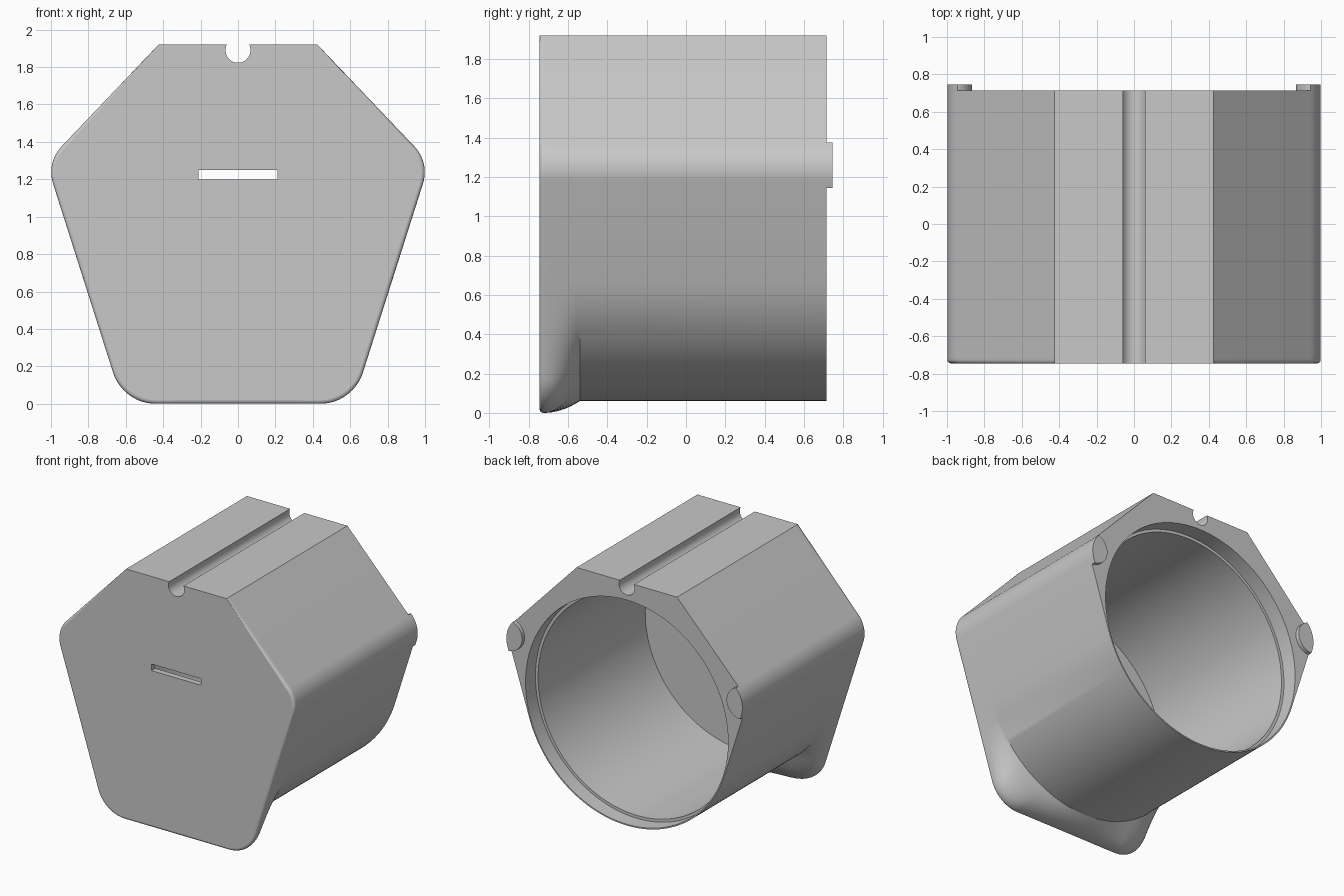
import bpy, bmesh, math
from mathutils import Vector

if "Cube" in bpy.data.objects:
    bpy.data.objects.remove(bpy.data.objects["Cube"])

FRONT, BACK, FOOT_END = -0.745, 0.715, -0.54
CENTRE, R_OUT = Vector((0, 0.927)), 0.867          # barrel axis (x, z) and radius
TANGENT = Vector((0.826, 0.664))                   # where barrel meets the side wall

grey = bpy.data.materials.new("light_grey")
grey.diffuse_color = (0.58, 0.58, 0.58, 1)
grey.use_nodes = True
grey.node_tree.nodes["Principled BSDF"].inputs["Base Color"].default_value = grey.diffuse_color


def fillet(prev, corner, nxt, r, n):
    """Points of a rounded 2D corner."""
    a, b = (prev - corner).normalized(), (nxt - corner).normalized()
    half = a.angle(b) / 2
    mid = corner + (a + b).normalized() * (r / math.sin(half))
    p0, p1 = corner + a * (r / math.tan(half)), corner + b * (r / math.tan(half))
    sweep = math.pi - 2 * half
    v0, v1 = p0 - mid, p1 - mid
    return [mid + (v0 * math.sin((1 - t) * sweep) + v1 * math.sin(t * sweep)) / math.sin(sweep)
            for t in (i / n for i in range(n + 1))]


def loft(name, rings):
    """Closed solid through rings of 3D points."""
    bm = bmesh.new()
    loops = [[bm.verts.new(p) for p in ring] for ring in rings]
    n = len(loops[0])
    for a, b in zip(loops, loops[1:]):
        for i in range(n):
            bm.faces.new((a[i], a[(i + 1) % n], b[(i + 1) % n], b[i]))
    bm.faces.new(loops[0])
    bm.faces.new(loops[-1])
    bmesh.ops.recalc_face_normals(bm, faces=bm.faces)
    me = bpy.data.meshes.new(name)
    bm.to_mesh(me)
    bm.free()
    ob = bpy.data.objects.new(name, me)
    bpy.context.collection.objects.link(ob)
    me.materials.append(grey)
    return ob


def prism(name, pts, y0, y1):
    return loft(name, [[(p[0], y, p[1]) for p in pts] for y in (y0, y1)])


def circle(r, n=128):
    return [(r * math.cos(2 * math.pi * i / n), CENTRE.y + r * math.sin(2 * math.pi * i / n))
            for i in range(n)]


def cut(ob, cutter):
    cutter.hide_render = True
    mod = ob.modifiers.new("cut", 'BOOLEAN')
    mod.operation, mod.solver, mod.object = 'DIFFERENCE', 'EXACT', cutter
    bpy.context.view_layer.objects.active = ob
    bpy.ops.object.modifier_apply(modifier=mod.name)
    bpy.data.objects.remove(cutter)


def smooth(ob):
    bpy.ops.object.select_all(action='DESELECT')
    ob.select_set(True)
    bpy.context.view_layer.objects.active = ob
    bpy.ops.object.shade_smooth_by_angle(angle=math.radians(30))
    for f in ob.data.polygons:                     # keep end faces flat
        if abs(f.normal.y) > 0.995:
            f.use_smooth = False


# half of the front outline, from bottom centre up to the groove
low, high, top = Vector((0.615, 0)), Vector((1.025, 1.29)), Vector((0.425, 1.92))
foot = fillet(Vector((0, 0)), low, high, 0.24, 14)
shoulder = fillet(low, high, top, 0.2, 12)
half = [foot[0] * (i / 10) * Vector((1, 0)).x for i in range(10)] + foot
half += [foot[-1].lerp(TANGENT, i / 14) for i in range(1, 15)] + shoulder + [top]
start = math.asin(0.03 / 0.067)
half += [Vector((0.067 * math.cos(a), 1.89 + 0.067 * math.sin(a)))
         for a in (start + (-math.pi / 2 - start) * i / 10 for i in range(11))]
half[-1].x = 0
outline = half + [Vector((-p.x, p.y)) for p in reversed(half[1:-1])]


def section(y, blend, inset):
    """Outline at depth y, its lower part blended towards the barrel circle."""
    ring = []
    for p in outline:
        d = p - CENTRE
        if p.y < TANGENT.y + 1e-4:
            p = p.lerp(CENTRE + d.normalized() * R_OUT, blend)
        if p.y < 1.7:
            p = p - d.normalized() * inset
        ring.append((p.x, y, p.y))
    return ring


# body: rounded front edge, foot flowing into the barrel, straight barrel
rings = []
for k in range(5):
    a = k * math.pi / 8
    rings.append(section(FRONT + 0.02 * (1 - math.cos(a)), 0, 0.02 * (1 - math.sin(a))))
y0 = FRONT + 0.02
for k in range(1, 13):
    t = k / 12
    rings.append(section(y0 + (FOOT_END - y0) * t, t ** 2, 0))
rings.append(section(BACK, 1, 0))
body = loft("housing_body", rings)

# hollow bore, wider mouth and coin-like slot in the front wall
cut(body, prism("bore_cutter", circle(0.835), -0.70, 0.9))
cut(body, prism("mouth_cutter", circle(0.857), BACK - 0.12, 0.9))
cut(body, prism("slot_cutter", [(-0.21, 1.2), (0.21, 1.2), (0.21, 1.25), (-0.21, 1.25)], -0.9, -0.5))
smooth(body)

# lens-shaped pegs on the rear shoulders
arc = [Vector((0.985 + 0.12 * math.cos(math.radians(a)), 1.265 + 0.12 * math.sin(math.radians(a))))
       for a in (118 + 149 * i / 16 for i in range(17))]
for side, sx in (("right", 1), ("left", -1)):
    peg = prism(side + "_peg", [(sx * p.x, p.y) for p in shoulder + arc], BACK, 0.745)
    smooth(peg)
